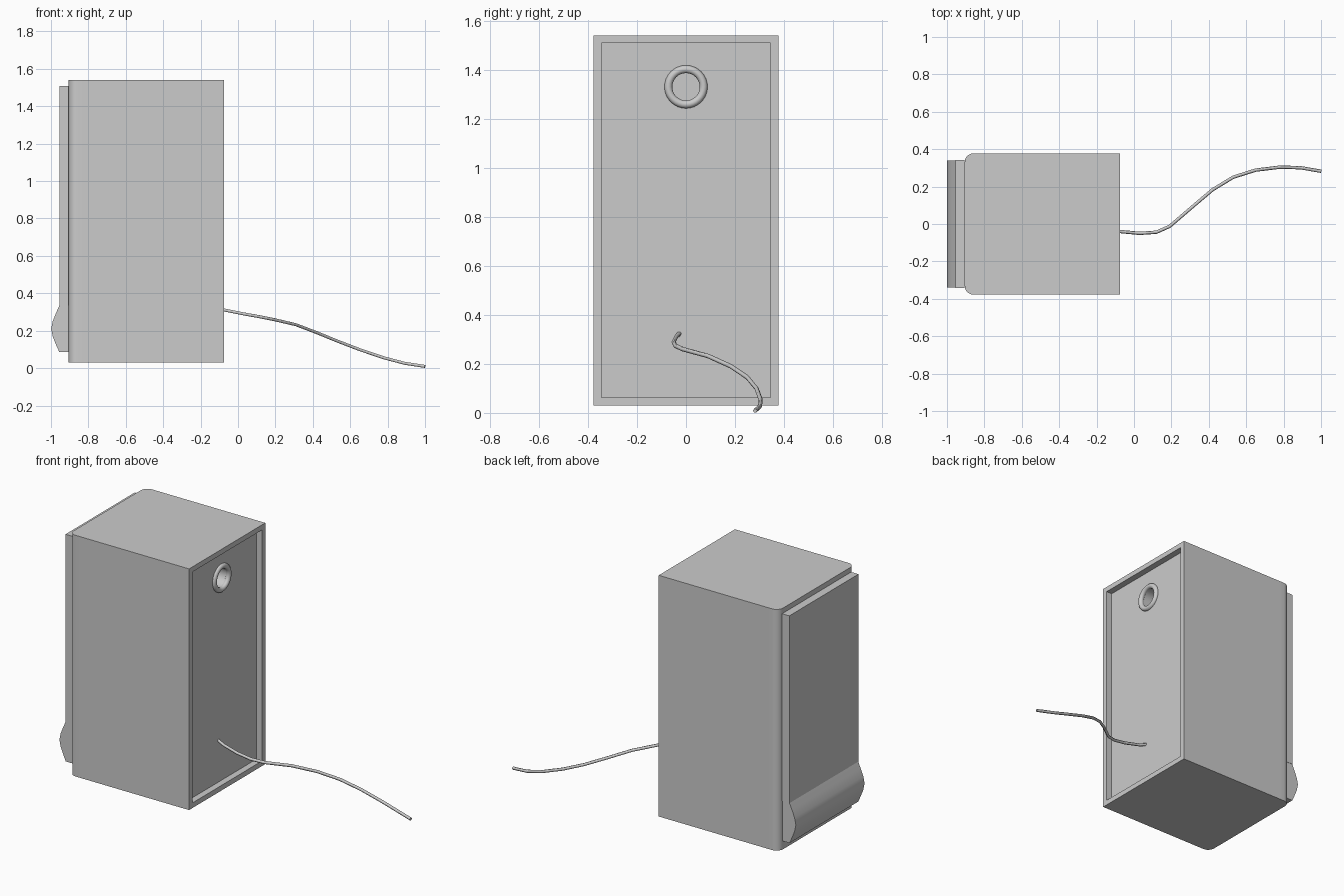
import bpy, bmesh, math
from mathutils import Matrix, Vector

if "Cube" in bpy.data.objects:
    bpy.data.objects.remove(bpy.data.objects["Cube"], do_unlink=True)

grey = bpy.data.materials.new("plain grey")
grey.use_nodes = True
grey.diffuse_color = (0.6, 0.6, 0.6, 1)
grey.node_tree.nodes["Principled BSDF"].inputs["Base Color"].default_value = (0.6, 0.6, 0.6, 1)

HALF_W, BOTTOM, TOP = 0.377, 0.03, 1.54
BACK, SEAM, FACE = -0.075, -0.83, -0.905
RECESS = 0.04
PANEL = BACK - RECESS
PORT_Z = 1.33


def activate(obj):
    bpy.ops.object.select_all(action="DESELECT")
    obj.select_set(True)
    bpy.context.view_layer.objects.active = obj


def finish(name, bm, smooth=False):
    bmesh.ops.recalc_face_normals(bm, faces=bm.faces)
    mesh = bpy.data.meshes.new(name)
    bm.to_mesh(mesh)
    bm.free()
    obj = bpy.data.objects.new(name, mesh)
    bpy.context.collection.objects.link(obj)
    mesh.materials.append(grey)
    if smooth:
        activate(obj)
        bpy.ops.object.shade_smooth_by_angle(angle=math.radians(35))
    return obj


def box(x0, x1, half_w, z0, z1):
    bm = bmesh.new()
    bmesh.ops.create_cube(bm, size=1)
    bmesh.ops.scale(bm, vec=(x1 - x0, 2 * half_w, z1 - z0), verts=bm.verts)
    bmesh.ops.translate(bm, vec=((x0 + x1) / 2, 0, (z0 + z1) / 2), verts=bm.verts)
    return bm


# Cabinet with a recessed rear panel
bm = box(SEAM, BACK, HALF_W, BOTTOM, TOP)
bm.faces.ensure_lookup_table()
rear = max(bm.faces, key=lambda f: f.calc_center_median().x)
bmesh.ops.inset_region(bm, faces=[rear], thickness=0.032, use_even_offset=True)
inner = bmesh.ops.extrude_discrete_faces(bm, faces=[rear])["faces"][0]
bmesh.ops.translate(bm, vec=(-RECESS, 0, 0), verts=inner.verts)
cabinet = finish("cabinet", bm)

# Port hole bored through the rear panel
bm = bmesh.new()
bmesh.ops.create_cone(bm, cap_ends=True, segments=32, radius1=0.06, radius2=0.06, depth=0.3,
                      matrix=Matrix.Translation((PANEL, 0, PORT_Z)) @ Matrix.Rotation(math.pi / 2, 4, "Y"))
cutter = finish("port_cutter", bm)
cutter.hide_render = True
bore = cabinet.modifiers.new("port", "BOOLEAN")
bore.object = cutter
bore.operation = "DIFFERENCE"
bore.solver = "EXACT"
activate(cabinet)
bpy.ops.object.modifier_apply(modifier=bore.name)
bpy.data.objects.remove(cutter, do_unlink=True)
bpy.ops.object.shade_smooth_by_angle(angle=math.radians(35))

# Rounded ring around the port
bpy.ops.mesh.primitive_torus_add(location=(PANEL, 0, PORT_Z), rotation=(0, math.pi / 2, 0),
                                 major_radius=0.072, minor_radius=0.016,
                                 major_segments=32, minor_segments=12)
ring = bpy.context.object
ring.name = "port_ring"
ring.data.materials.append(grey)
bpy.ops.object.shade_smooth()

# Front frame with rounded upright edges
bm = box(FACE, SEAM, HALF_W, BOTTOM, TOP)
uprights = [e for e in bm.edges
            if all(v.co.x < FACE + 0.001 for v in e.verts)
            and abs(e.verts[0].co.z - e.verts[1].co.z) > 1]
bmesh.ops.bevel(bm, geom=uprights, offset=0.045, segments=6, profile=0.5, affect="EDGES")
finish("front_frame", bm, smooth=True)

# Flat grille
finish("grille", box(-0.955, FACE, 0.342, 0.335, 1.508))

# Bulging lower strip, an extruded arc profile
profile = [(FACE, 0.335), (-0.955, 0.335), (-0.973, 0.295), (-0.99, 0.253), (-0.999, 0.21),
           (-0.99, 0.167), (-0.973, 0.125), (-0.955, 0.085), (FACE, 0.085)]
bm = bmesh.new()
end = bm.faces.new([bm.verts.new((x, -0.34, z)) for x, z in profile])
side = bmesh.ops.extrude_face_region(bm, geom=[end])["geom"]
bmesh.ops.translate(bm, vec=(0, 0.68, 0), verts=[v for v in side if isinstance(v, bmesh.types.BMVert)])
finish("lower_strip", bm, smooth=True)

# Cable leaving the rear panel and drooping to the ground
path = [(PANEL - 0.01, -0.025, 0.325), (-0.075, -0.04, 0.311), (0.03, -0.05, 0.29),
        (0.12, -0.044, 0.274), (0.19, -0.013, 0.26), (0.31, 0.09, 0.232),
        (0.42, 0.183, 0.19), (0.53, 0.25, 0.145), (0.65, 0.288, 0.099),
        (0.78, 0.304, 0.055), (0.89, 0.301, 0.026), (1.0, 0.282, 0.009)]
curve = bpy.data.curves.new("cable", "CURVE")
curve.dimensions = "3D"
curve.bevel_depth = 0.009
curve.bevel_resolution = 1
curve.use_fill_caps = True
spline = curve.splines.new("POLY")
spline.points.add(len(path) - 1)
for point, co in zip(spline.points, path):
    point.co = Vector(co).to_4d()
cable = bpy.data.objects.new("cable", curve)
bpy.context.collection.objects.link(cable)
curve.materials.append(grey)
activate(cable)
bpy.ops.object.convert(target="MESH")
